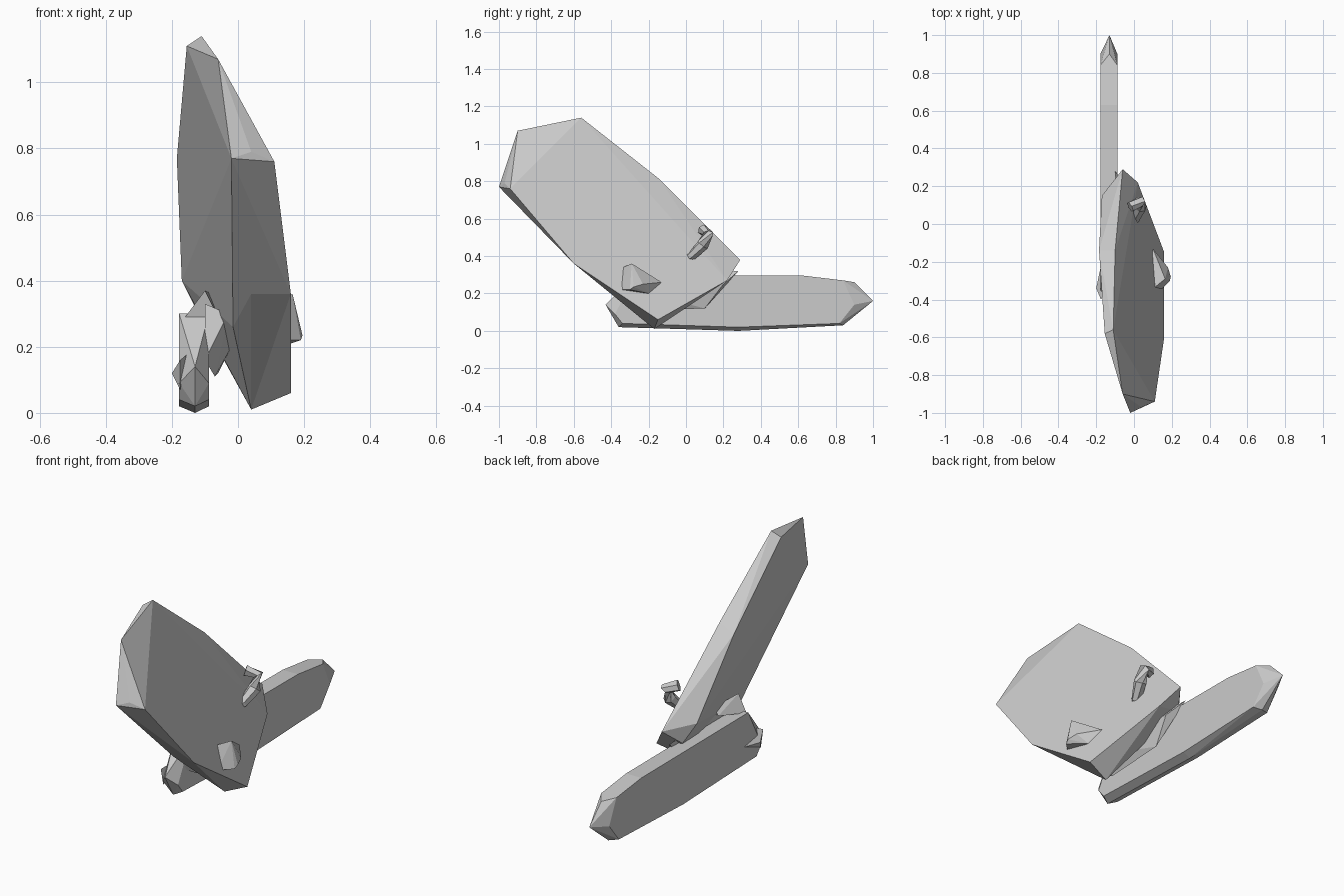
import bpy, bmesh
from mathutils import Vector

cube = bpy.data.objects.get("Cube")
if cube:
    bpy.data.objects.remove(cube, do_unlink=True)

gray = bpy.data.materials.new("stone gray")
gray.use_nodes = True
gray.diffuse_color = (0.6, 0.6, 0.6, 1)
gray.node_tree.nodes["Principled BSDF"].inputs["Base Color"].default_value = (0.6, 0.6, 0.6, 1)


def finish(name, bm):
    bmesh.ops.recalc_face_normals(bm, faces=bm.faces)
    mesh = bpy.data.meshes.new(name)
    bm.to_mesh(mesh)
    bm.free()
    mesh.materials.append(gray)
    obj = bpy.data.objects.new(name, mesh)
    bpy.context.collection.objects.link(obj)
    return obj


def hull(name, points):
    """Faceted shard wrapped around its corner points."""
    bm = bmesh.new()
    verts = [bm.verts.new(p) for p in points]
    result = bmesh.ops.convex_hull(bm, input=verts)
    loose = [v for v in bm.verts if not v.link_faces]
    bmesh.ops.delete(bm, geom=loose, context='VERTS')
    bmesh.ops.dissolve_limit(bm, angle_limit=0.05, verts=bm.verts, edges=bm.edges)
    return finish(name, bm)


def limb(name, path, radii, sides=6):
    """Tapered faceted tube along a path."""
    bm = bmesh.new()
    path = [Vector(p) for p in path]
    rings = []
    for i, (p, r) in enumerate(zip(path, radii)):
        way = path[min(i + 1, len(path) - 1)] - path[max(i - 1, 0)]
        turn = way.to_track_quat('Z', 'Y')
        ring = bmesh.ops.create_circle(bm, segments=sides, radius=r)["verts"]
        for v in ring:
            v.co = p + turn @ v.co
        rings.append(ring)
    for a, b in zip(rings, rings[1:]):
        for k in range(sides):
            n = (k + 1) % sides
            bm.faces.new((a[k], a[n], b[n], b[k]))
    bm.faces.new(rings[0])
    bm.faces.new(rings[-1])
    return finish(name, bm)


# Large leaning slab
broad_side = [(0.11, -0.94, 0.76), (-0.06, -0.9, 1.07), (-0.11, -0.56, 1.14),
              (-0.10, -0.14, 0.81), (-0.06, 0.29, 0.38), (0.02, 0.22, 0.27),
              (0.16, -0.15, 0.06), (0.16, -0.6, 0.36)]
rear_side = [(-0.02, -1.0, 0.77), (-0.155, -0.58, 1.11), (-0.185, -0.14, 0.77),
             (-0.17, 0.15, 0.4), (-0.12, 0.2, 0.3), (-0.015, -0.45, 0.26)]
prow = [(0.04, -0.97, 0.79), (0.04, -0.6, 0.36), (0.04, -0.17, 0.01)]
hull("leaning_slab", broad_side + rear_side + prow)

# Long lying slab: one outline used for both sides, with pointed ends and a keel
outline = [(-0.38, 0.09), (-0.34, 0.04), (0.28, 0.02), (0.82, 0.04),
           (0.9, 0.14), (0.84, 0.27), (0.63, 0.295), (0.34, 0.305), (-0.27, 0.3)]
sides = [(x, y, z) for x in (-0.178, -0.088) for y, z in outline]
ridge = [(-0.13, 1.0, 0.16), (-0.13, 0.9, 0.26), (-0.13, 0.84, 0.03),
         (-0.13, 0.28, 0.0), (-0.13, -0.36, 0.02), (-0.13, -0.43, 0.14)]
hull("lying_slab", sides + ridge)

# Broken rock where the slabs meet
hull("joining_rock", [(-0.1, -0.34, 0.16), (-0.1, -0.3, 0.33), (-0.03, -0.3, 0.3),
                      (-0.02, -0.2, 0.2), (-0.07, -0.25, 0.11), (-0.1, 0.28, 0.32),
                      (-0.04, 0.2, 0.25), (-0.06, 0.1, 0.12)])
hull("side_chip", [(-0.2, -0.34, 0.12), (-0.175, -0.4, 0.16), (-0.175, -0.38, 0.07),
                   (-0.175, -0.22, 0.13), (-0.15, -0.36, 0.18)])
hull("top_splinter", [(-0.16, -0.28, 0.29), (-0.06, -0.28, 0.29), (-0.1, -0.3, 0.37),
                      (-0.12, -0.1, 0.33), (-0.08, -0.12, 0.36)])

# Hooked spur near the back edge
limb("hooked_spur",
     [(-0.04, -0.06, 0.37), (0.01, 0.03, 0.4), (0.035, 0.09, 0.46),
      (0.035, 0.12, 0.52), (-0.02, 0.09, 0.54)],
     [0.01, 0.025, 0.033, 0.028, 0.03])

# Low spur near the foot
hull("foot_spur", [(0.195, -0.28, 0.235), (0.19, -0.3, 0.22), (0.165, -0.29, 0.36),
                   (0.08, -0.36, 0.33), (0.1, -0.13, 0.26), (0.13, -0.36, 0.22),
                   (0.13, -0.2, 0.2), (0.18, -0.23, 0.25)])

# Thin folds on the broad side
for i in range(3):
    d = 0.035 * i
    limb("surface_fold", [(-0.08, -0.13 + d, 0.68 - d), (-0.055, -0.05 + d, 0.57 - d),
                          (-0.045, 0.05 + d, 0.51 - d)], [0.002, 0.012, 0.003], 4)
